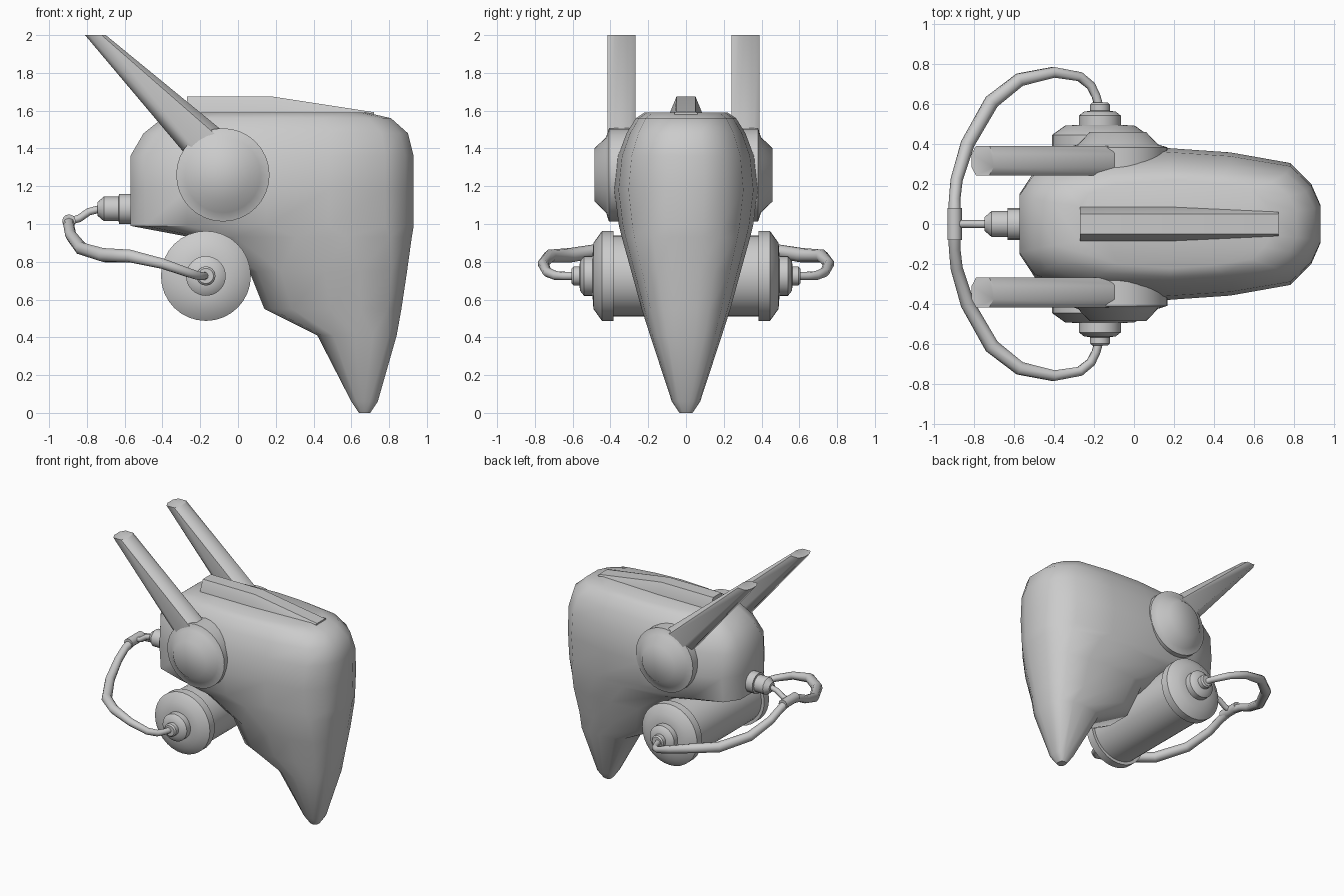
import bpy, bmesh, math
from mathutils import Vector

if "Cube" in bpy.data.objects:
    bpy.data.objects.remove(bpy.data.objects["Cube"])


def loft(name, rings, angle=40):
    """Skin a list of closed rings, capped at both ends."""
    bm = bmesh.new()
    vs = [[bm.verts.new(p) for p in r] for r in rings]
    n = len(vs[0])
    for a, b in zip(vs, vs[1:]):
        for i in range(n):
            j = (i + 1) % n
            bm.faces.new((a[i], a[j], b[j], b[i]))
    bm.faces.new(vs[0])
    bm.faces.new(vs[-1])
    bmesh.ops.recalc_face_normals(bm, faces=bm.faces)
    me = bpy.data.meshes.new(name)
    bm.to_mesh(me)
    bm.free()
    ob = bpy.data.objects.new(name, me)
    bpy.context.collection.objects.link(ob)
    bpy.ops.object.select_all(action='DESELECT')
    ob.select_set(True)
    bpy.context.view_layer.objects.active = ob
    bpy.ops.object.shade_smooth_by_angle(angle=math.radians(angle))
    return ob


def turned(name, center, axis, profile, n=32, angle=40):
    """Lathe (distance, radius) pairs around 'x' or 'y'."""
    c = Vector(center)
    rings = []
    for d, r in profile:
        ring = []
        for i in range(n):
            a = 2 * math.pi * i / n
            u, v = r * math.cos(a), r * math.sin(a)
            ring.append(c + Vector((d, u, v) if axis == 'x' else (u, d, v)))
        rings.append(ring)
    return loft(name, rings, angle)


def tube(name, pts, r):
    """Hose along (x, y, z, radius scale) points."""
    cu = bpy.data.curves.new(name, 'CURVE')
    cu.dimensions = '3D'
    cu.bevel_depth = r
    cu.bevel_resolution = 2
    cu.use_fill_caps = True
    sp = cu.splines.new('POLY')
    sp.points.add(len(pts) - 1)
    for p, (x, y, z, s) in zip(sp.points, pts):
        p.co = (x, y, z, 1)
        p.radius = s
    sp.use_smooth = True
    ob = bpy.data.objects.new(name, cu)
    bpy.context.collection.objects.link(ob)


# Head shell: horizontal sections (z, back x, front x, half width)
sections = [(1.59, -.27, .68, .22), (1.56, -.40, .81, .265), (1.48, -.50, .90, .315),
            (1.36, -.57, .93, .36), (1.18, -.57, .93, .38), (.99, -.57, .93, .355),
            (.93, -.25, .92, .34), (.75, .06, .895, .29), (.55, .14, .865, .235),
            (.41, .42, .84, .19), (.06, .60, .74, .075), (0, .64, .70, .035)]
outline = [(0, .4), (.05, .7), (.2, .92), (.48, 1), (.7, .94), (.9, .8), (.97, .52), (1, .25)]
rings = []
for z, xb, xf, w in sections:
    half = [(xb + t * (xf - xb), w * k) for t, k in outline]
    rings.append([(x, y, z) for x, y in half] + [(x, -y, z) for x, y in reversed(half)])
loft("head_shell", rings, 50)

# Crest on top
loft("crest", [[(x, -b, 1.55), (x, b, 1.55), (x, b, 1.59), (x, t, z), (x, -t, z), (x, -b, 1.59)]
               for x, b, t, z in [(-.27, .085, .05, 1.675), (.18, .085, .05, 1.675), (.72, .06, .05, 1.592)]], 25)

# Breathing canister across the jaw
turned("canister_drum", (-.17, 0, .725), 'y', [(-.4, .215), (.4, .215)])

for side, s in (("left", 1), ("right", -1)):
    # Canister end cap, stepped down to the hose fitting
    turned("canister_cap_" + side, (-.17, 0, .725), 'y',
           [(s * d, r) for d, r in [(.385, .238), (.445, .238), (.49, .175), (.495, .105), (.54, .105),
                                    (.56, .08), (.565, .05), (.595, .05), (.605, .04)]])
    # Ear disc with raised centre
    turned("ear_disc_" + side, (-.08, -.013, 1.26), 'y',
           [(s * d, r) for d, r in [(.255, .247), (.395, .247), (.41, .2), (.472, .14)]], 32, 60)
    # Swept antenna, eight-sided with a level tip
    rings = []
    for z, x0, x1 in [(1.32, -.237, .13), (2.0, -.81, -.70)]:
        cx, hx, cy, hy = (x0 + x1) / 2, (x1 - x0) / 2, -.013 + s * .329, .074
        rings.append([(cx + hx * a, cy + hy * b, z) for a, b in
                      [(1, .45), (.6, 1), (-.6, 1), (-1, .45), (-1, -.45), (-.6, -1), (.6, -1), (1, -.45)]])
    loft("antenna_" + side, rings, 50)
    # Hose from mouth connector to canister cap
    path = [(-.895, .04, 1.01, 1), (-.895, .12, .99, .9), (-.885, .22, .94, .95), (-.83, .40, .87, 1.1),
            (-.71, .61, .835, 1.2), (-.57, .72, .83, 1.1), (-.40, .757, .79, .9), (-.27, .735, .745, .8),
            (-.215, .69, .727, .75), (-.19, .64, .725, .7), (-.17, .57, .725, .7)]
    tube("hose_" + side, [(x, y * s, z, k) for x, y, z, k in path], .032)

# Mouth nozzle, feed pipe and cross connector
turned("mouth_nozzle", (0, 0, 1.08), 'x',
       [(-.5, .08), (-.63, .08), (-.632, .065), (-.71, .065), (-.745, .035)], 16)
tube("feed_pipe", [(-.73, 0, 1.08, 1), (-.79, 0, 1.065, 1), (-.84, 0, 1.03, 1), (-.89, 0, 1.015, 1)], .02)
turned("cross_connector", (-.895, 0, 1.015), 'y', [(-.08, .036), (.08, .036)], 12)
